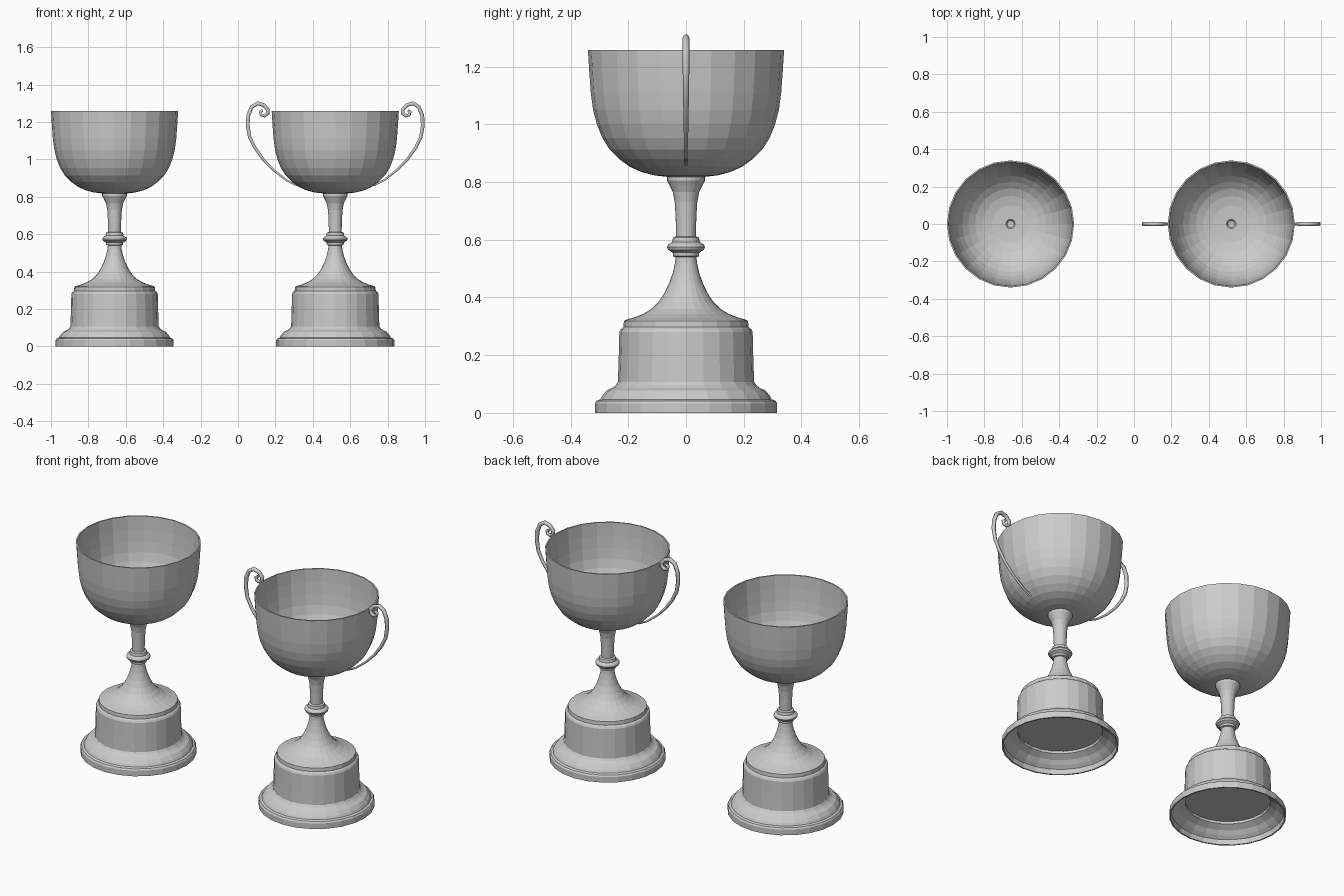
import bpy, bmesh, math

SEGMENTS = 24
CUPS = (("plain", -0.66, False), ("handled", 0.52, True))


def lathe(name, x, profile):
    """Spin an (r, z) profile around the vertical axis."""
    bm = bmesh.new()
    verts = [bm.verts.new((r, 0, z)) for r, z in profile]
    edges = [bm.edges.new(pair) for pair in zip(verts, verts[1:])]
    bmesh.ops.spin(bm, geom=verts + edges, cent=(0, 0, 0), axis=(0, 0, 1),
                   angle=2 * math.pi, steps=SEGMENTS, use_duplicate=False)
    bmesh.ops.remove_doubles(bm, verts=bm.verts, dist=0.0005)
    bmesh.ops.recalc_face_normals(bm, faces=bm.faces)
    mesh = bpy.data.meshes.new(name)
    bm.to_mesh(mesh)
    bm.free()
    obj = bpy.data.objects.new(name, mesh)
    obj.location.x = x
    bpy.context.collection.objects.link(obj)
    return obj


def handle(name, x, side):
    """Tapered scroll tube swept along a path."""
    curve = bpy.data.curves.new(name, 'CURVE')
    curve.dimensions = '3D'
    curve.bevel_depth = 0.012
    curve.bevel_resolution = 1
    curve.use_fill_caps = True
    spline = curve.splines.new('POLY')
    spline.points.add(len(HANDLE) - 1)
    for p, (px, pz, radius) in zip(spline.points, HANDLE):
        p.co = (side * px, 0, pz, 1)
        p.radius = radius
    obj = bpy.data.objects.new(name, curve)
    obj.location.x = x
    bpy.context.collection.objects.link(obj)
    bpy.ops.object.select_all(action='DESELECT')
    obj.select_set(True)
    bpy.context.view_layer.objects.active = obj
    bpy.ops.object.convert(target='MESH')


# Hollow stepped foot: underside cap, inner shell, then outer moulding
FOOT = [(0, 0.095), (0.23, 0.1), (0.23, 0.085), (0.265, 0.065), (0.285, 0.045),
        (0.305, 0.03), (0.308, 0), (0.316, 0), (0.316, 0.033), (0.31, 0.042),
        (0.297, 0.047), (0.29, 0.06), (0.275, 0.078), (0.255, 0.087),
        (0.245, 0.095), (0.236, 0.107)]

# Plinth with rounded shoulder
PLINTH = [(0.236, 0.107), (0.233, 0.2), (0.231, 0.28), (0.226, 0.29),
          (0.217, 0.297), (0.215, 0.318), (0.21, 0.322)]

# Flared stem with a collar
STEM = [(0.21, 0.322), (0.185, 0.329), (0.15, 0.342), (0.12, 0.36), (0.095, 0.385),
        (0.075, 0.415), (0.058, 0.45), (0.046, 0.485), (0.038, 0.52), (0.036, 0.54),
        (0.045, 0.543), (0.046, 0.555), (0.062, 0.565), (0.066, 0.575),
        (0.062, 0.583), (0.048, 0.592), (0.045, 0.608), (0.034, 0.612),
        (0.036, 0.68), (0.039, 0.73), (0.046, 0.765), (0.058, 0.79), (0.066, 0.805),
        (0.066, 0.818)]

# Bowl outside up to the rim, then the thin-walled inside with a centre dimple
BOWL = [(0, 0.815), (0.066, 0.818), (0.11, 0.823), (0.155, 0.835), (0.195, 0.853),
        (0.232, 0.88), (0.265, 0.913), (0.29, 0.953), (0.309, 1.0), (0.322, 1.05),
        (0.33, 1.11), (0.335, 1.18), (0.34, 1.258)]
INSIDE = [(0.332, 1.258), (0.328, 1.18), (0.322, 1.11), (0.314, 1.05), (0.301, 1.0),
          (0.282, 0.957), (0.258, 0.92), (0.226, 0.888), (0.19, 0.862),
          (0.15, 0.845), (0.1, 0.834), (0.025, 0.83), (0.018, 0.82), (0, 0.817)]

# Handle path: x, z, relative thickness
HANDLE = [(0.205, 0.86, 0.4), (0.26, 0.888, 0.5), (0.33, 0.943, 0.6),
          (0.385, 1.0, 0.7), (0.43, 1.063, 0.8), (0.458, 1.12, 0.85),
          (0.468, 1.18, 0.95), (0.465, 1.235, 1), (0.447, 1.28, 1),
          (0.415, 1.3, 1), (0.382, 1.29, 1), (0.36, 1.265, 1),
          (0.361, 1.245, 0.95), (0.378, 1.233, 0.9), (0.396, 1.238, 0.85),
          (0.401, 1.254, 0.8), (0.388, 1.262, 0.7)]

for label, cx, has_handles in CUPS:
    lathe(label + "_cup_foot", cx, FOOT)
    lathe(label + "_cup_plinth", cx, PLINTH)
    lathe(label + "_cup_stem", cx, STEM)
    lathe(label + "_cup_bowl", cx, BOWL + INSIDE)
    if has_handles:
        handle("left_handle", cx, -1)
        handle("right_handle", cx, 1)
